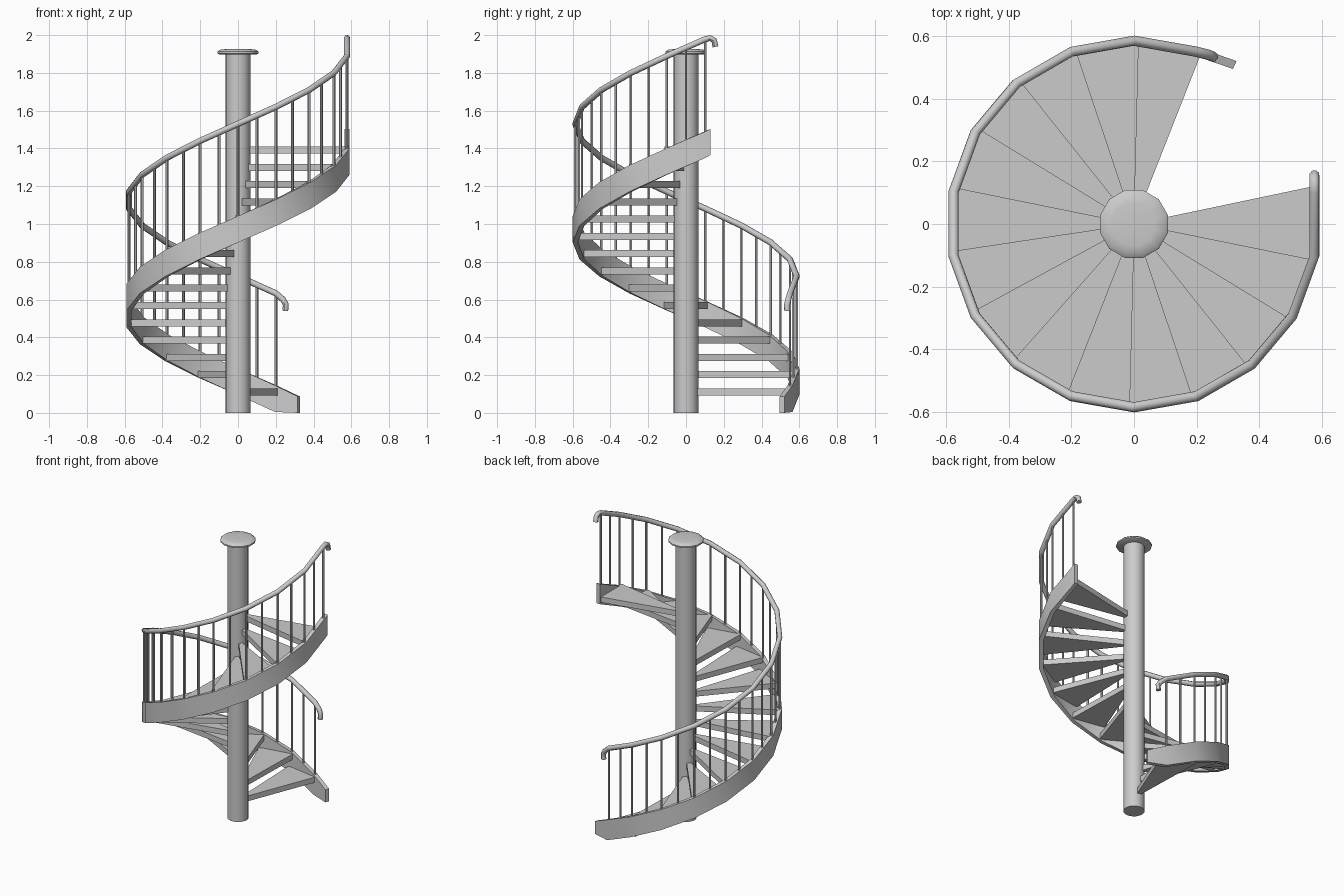
import bpy
from math import radians, cos, sin, floor

if "Cube" in bpy.data.objects:
    bpy.data.objects.remove(bpy.data.objects["Cube"])

STEP = 0.0897          # stringer rise per 20 degree segment


def ring(a, r):
    """Point on an 18-sided ring whose corners sit at 70 + 20k degrees."""
    t = (a - 70) / 20
    k = floor(t + 1e-6)
    f = t - k
    p, q = radians(70 + 20 * k), radians(90 + 20 * k)
    return (r * (cos(p) * (1 - f) + cos(q) * f),
            r * (sin(p) * (1 - f) + sin(q) * f))


def slope(a):
    return 0.145 + STEP * (a - 70) / 20


def mesh_object(name, verts, faces, angle=30):
    me = bpy.data.meshes.new(name)
    me.from_pydata(verts, [], faces)
    me.validate()
    ob = bpy.data.objects.new(name, me)
    bpy.context.collection.objects.link(ob)
    bpy.ops.object.select_all(action='DESELECT')
    ob.select_set(True)
    bpy.context.view_layer.objects.active = ob
    bpy.ops.object.mode_set(mode='EDIT')
    bpy.ops.mesh.select_all(action='SELECT')
    bpy.ops.mesh.normals_make_consistent(inside=False)
    bpy.ops.object.mode_set(mode='OBJECT')
    bpy.ops.object.shade_smooth_by_angle(angle=radians(angle))
    return ob


def lathe(name, profile, n, start=15):
    """Closed revolved solid from (radius, z) points, bottom to top."""
    verts, faces = [], []
    for r, z in profile:
        for i in range(n):
            a = radians(start + 360 * i / n)
            verts.append((r * cos(a), r * sin(a), z))
    for j in range(len(profile) - 1):
        for i in range(n):
            k = (i + 1) % n
            faces.append((j * n + i, j * n + k, (j + 1) * n + k, (j + 1) * n + i))
    faces.append(tuple(range(n))[::-1])
    faces.append(tuple(range((len(profile) - 1) * n, len(profile) * n)))
    return mesh_object(name, verts, faces, 40)


def tube(name, paths, radius, res):
    """Round bars along one or more polylines, converted to a mesh."""
    cu = bpy.data.curves.new(name, 'CURVE')
    cu.dimensions = '3D'
    cu.bevel_depth = radius
    cu.bevel_resolution = res
    cu.use_fill_caps = True
    for path in paths:
        sp = cu.splines.new('POLY')
        sp.points.add(len(path) - 1)
        for pt, co in zip(sp.points, path):
            pt.co = (*co, 1)
    ob = bpy.data.objects.new(name, cu)
    bpy.context.collection.objects.link(ob)
    bpy.ops.object.select_all(action='DESELECT')
    ob.select_set(True)
    bpy.context.view_layer.objects.active = ob
    bpy.ops.object.convert(target='MESH')
    ob = bpy.context.object
    ob.name = name
    bpy.ops.object.shade_smooth_by_angle(angle=radians(46))
    return ob


# Central column and its domed cap
lathe("column", [(0.066, 0), (0.066, 1.9)], 16)
lathe("column_cap", [(0.1, 1.897), (0.112, 1.903), (0.112, 1.912),
                     (0.1, 1.922), (0.07, 1.926), (0.02, 1.927)], 12)

# Wedge treads, each slightly overlapping the next
for k in range(15):
    a0 = 68.5 + 20 * k
    a1 = a0 + 23.4
    outer = [ring(a, 0.58) for a in (a0, 70 + 20 * k, 90 + 20 * k, a1)]
    inner = [(0.05 * cos(radians(a)), 0.05 * sin(radians(a))) for a in (a1, a0)]
    plan = outer + inner
    top = 0.13 + 0.0914 * k
    n = len(plan)
    verts = [(x, y, top - 0.037) for x, y in plan] + [(x, y, top) for x, y in plan]
    faces = [tuple(range(n)), tuple(range(n, 2 * n))]
    faces += [(i, (i + 1) % n, n + (i + 1) % n, n + i) for i in range(n)]
    mesh_object(f"tread_{k + 1:02d}", verts, faces)

# Outer spiral stringer: rectangular section swept round the polygon
angles = [70 + 20 * k for k in range(16)]
stations = [((0.316, 0.496), (0.328, 0.521), 0.0, 0.087)]
for a in angles:
    stations.append((ring(a, 0.572), ring(a, 0.6), max(0, slope(a) - 0.14), slope(a)))
stations.append(((0.563, 0.13), (0.591, 0.13), 1.365, 1.503))
verts, faces = [], []
for i, o, lo, hi in stations:
    verts += [(*i, lo), (*o, lo), (*o, hi), (*i, hi)]
for s in range(len(stations) - 1):
    for c in range(4):
        d = (c + 1) % 4
        faces.append((4 * s + c, 4 * s + d, 4 * s + 4 + d, 4 * s + 4 + c))
e = len(verts)
faces += [(0, 1, 2, 3), (e - 4, e - 3, e - 2, e - 1)]
mesh_object("stringer", verts, faces)

# Handrail with a small downward hook at both ends
R, UP = 0.586, 0.488
rail = [(0.25, 0.536, 0.54), (0.253, 0.535, 0.575), (0.238, 0.541, 0.6)]
rail += [(*ring(a, R), slope(a) + UP) for a in angles]
rail += [(0.577, 0.128, 1.984), (0.577, 0.149, 1.972), (0.577, 0.156, 1.938)]
tube("handrail", [rail], 0.0165, 2)

# Balusters every ten degrees
bars = []
for k in range(31):
    a = 70 + 10 * k
    x, y = ring(a, R)
    bars.append([(x, y, slope(a) - 0.02), (x, y, slope(a) + UP)])
tube("balusters", bars, 0.0075, 1)
